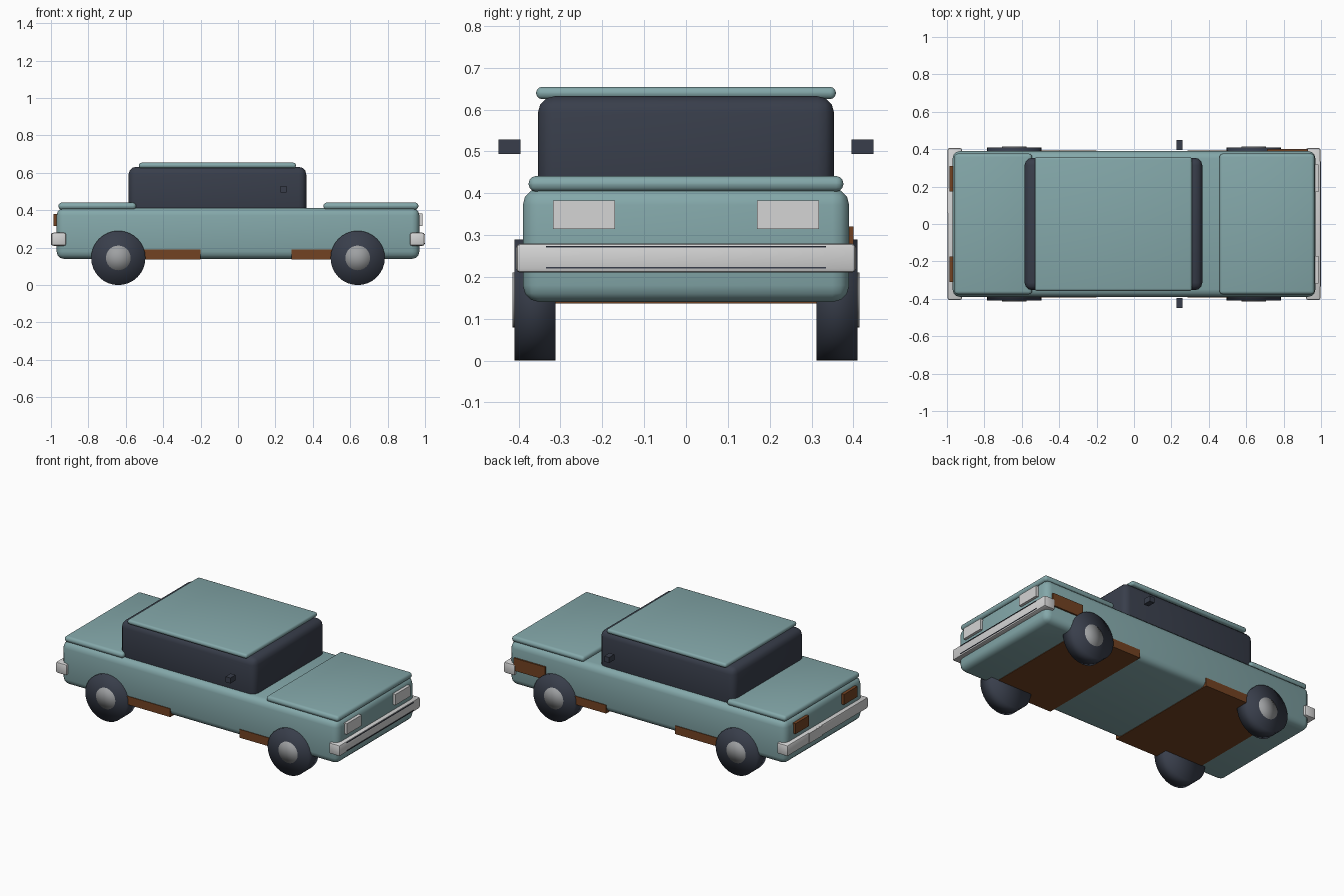
import bpy
import math

cube = bpy.data.objects.get("Cube")
if cube:
    bpy.data.objects.remove(cube, do_unlink=True)


def material(name, rgb):
    m = bpy.data.materials.new(name)
    m.use_nodes = True
    m.diffuse_color = (*rgb, 1)
    bsdf = next(n for n in m.node_tree.nodes if n.type == 'BSDF_PRINCIPLED')
    bsdf.inputs["Base Color"].default_value = (*rgb, 1)
    return m


teal = material("teal_paint", (0.23, 0.39, 0.40))
dark = material("dark_rubber_glass", (0.04, 0.048, 0.07))
chrome = material("light_chrome", (0.66, 0.66, 0.66))
steel = material("hub_steel", (0.34, 0.35, 0.36))
rust = material("rust_brown", (0.17, 0.055, 0.016))


def box(name, mat, xs, ys, zs, bevel=0, segments=3):
    """Box spanning the given ranges, with optional rounded edges."""
    spans = (xs, ys, zs)
    bpy.ops.mesh.primitive_cube_add(size=1, location=[sum(s) / 2 for s in spans])
    ob = bpy.context.object
    ob.name = name
    ob.scale = [s[1] - s[0] for s in spans]
    bpy.ops.object.transform_apply(location=False, rotation=False, scale=True)
    ob.data.materials.append(mat)
    if bevel:
        mod = ob.modifiers.new("rounded_edges", 'BEVEL')
        mod.width = bevel
        mod.segments = segments
        bpy.ops.object.modifier_apply(modifier=mod.name)
        bpy.ops.object.shade_smooth_by_angle(angle=math.radians(35))
    return ob


def disc(name, mat, radius, x, y, z, width):
    """Smooth cylinder with its axle along y."""
    bpy.ops.mesh.primitive_cylinder_add(
        vertices=32, radius=radius, depth=width, end_fill_type='TRIFAN',
        location=(x, y, z), rotation=(math.pi / 2, 0, 0))
    ob = bpy.context.object
    ob.name = name
    ob.data.materials.append(mat)
    bpy.ops.object.shade_smooth()
    return ob


def side_span(side, inner, outer):
    return sorted((side * inner, side * outer))


# Bodywork
box("body", teal, (-0.97, 0.97), (-0.39, 0.39), (0.14, 0.412), 0.04)
box("hood", teal, (0.457, 0.965), (-0.376, 0.376), (0.404, 0.441), 0.017)
box("trunk_lid", teal, (-0.96, -0.545), (-0.376, 0.376), (0.404, 0.441), 0.017)
box("cabin", dark, (-0.585, 0.365), (-0.354, 0.354), (0.36, 0.632), 0.04)
box("roof", teal, (-0.53, 0.31), (-0.358, 0.358), (0.625, 0.654), 0.013)

# Rusted floor sections and fender patch
box("front_floor_rust", rust, (0.285, 0.735), (-0.394, 0.394), (0.137, 0.19))
box("rear_floor_rust", rust, (-0.76, -0.2), (-0.394, 0.394), (0.137, 0.19))
box("fender_rust", rust, (0.71, 0.93), (0.37, 0.4), (0.24, 0.32))

# Bumpers and trim
box("front_bumper", chrome, (0.92, 0.997), (-0.406, 0.406), (0.21, 0.28), 0.01, 2)
box("rear_bumper", chrome, (-0.997, -0.92), (-0.406, 0.406), (0.21, 0.28), 0.01, 2)
for place, z in (("upper", 0.272), ("lower", 0.222)):
    box(place + "_bumper_strip", dark, (0.994, 1.0), (-0.334, 0.334),
        (z - 0.002, z + 0.002))
box("rear_plate", chrome, (-1.0, -0.99), (0.06, 0.19), (0.213, 0.277))

for side, label in ((1, "left"), (-1, "right")):
    # Lamps and mirrors
    lamp = side_span(side, 0.17, 0.318)
    box(label + "_headlight", chrome, (0.95, 0.987), lamp, (0.315, 0.383))
    box(label + "_taillight", rust, (-0.987, -0.95),
        side_span(side, 0.175, 0.31), (0.315, 0.381))
    box(label + "_mirror", dark, (0.226, 0.26),
        side_span(side, 0.396, 0.448), (0.494, 0.529))
    # Wheels
    for x, end in ((0.64, "front"), (-0.64, "rear")):
        name = end + "_" + label
        disc(name + "_tire", dark, 0.145, x, side * 0.361, 0.145, 0.098)
        disc(name + "_hub", steel, 0.066, x, side * 0.364, 0.145, 0.102)
